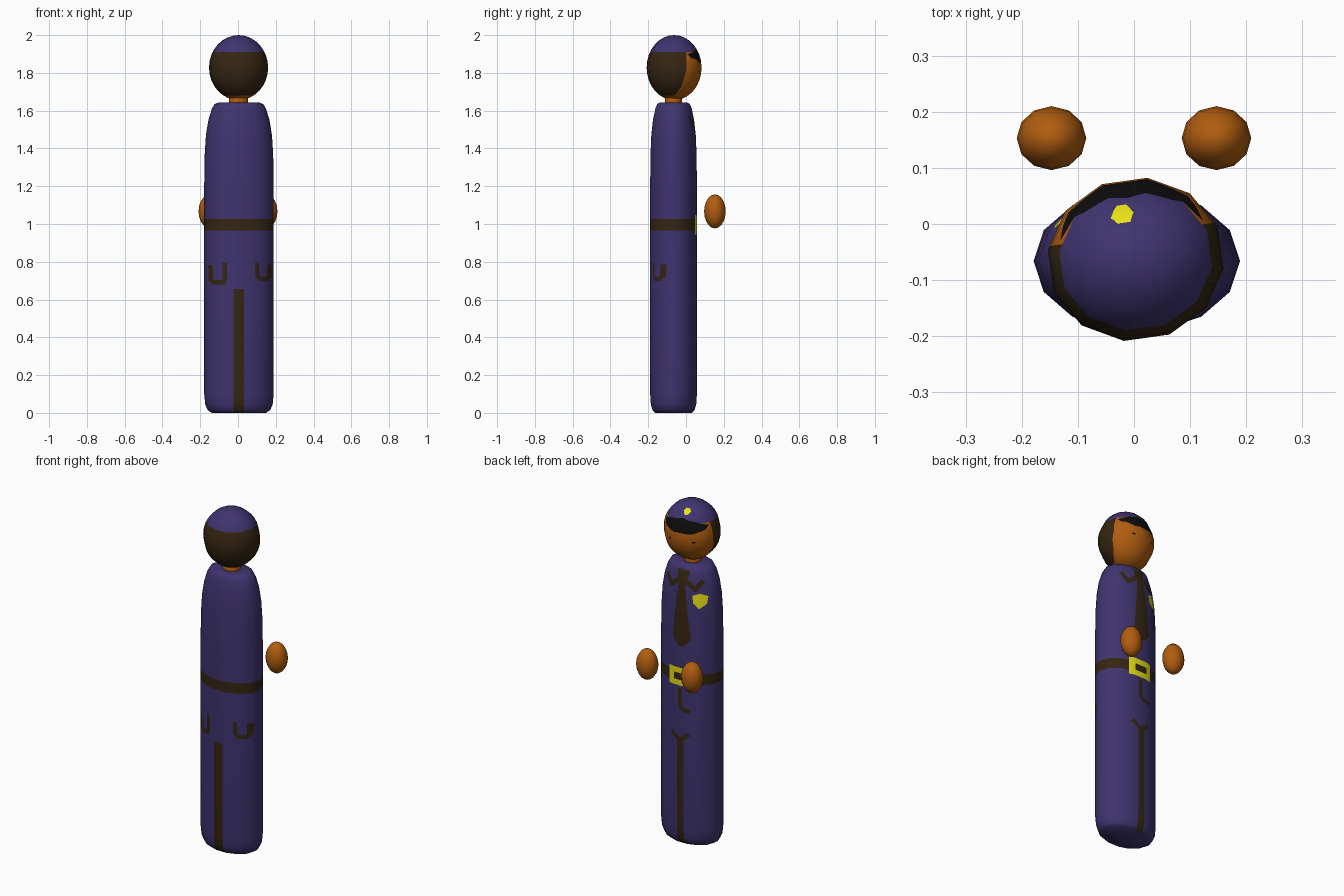
import bpy, bmesh, math
from mathutils import Vector, Matrix

if "Cube" in bpy.data.objects:
    bpy.data.objects.remove(bpy.data.objects["Cube"])

NAMES = ["skin", "uniform_blue", "dark_brown", "yellow", "black"]
COLORS = [(.44, .11, .005), (.050, .034, .160), (.036, .019, .006), (.80, .74, .008), (.004, .004, .004)]
SKIN, BLUE, BROWN, YELLOW, BLACK = range(5)
MATS = []
for n, c in zip(NAMES, COLORS):
    m = bpy.data.materials.new(n)
    m.diffuse_color = (*c, 1)
    m.use_nodes = True
    m.node_tree.nodes["Principled BSDF"].inputs["Base Color"].default_value = m.diffuse_color
    MATS.append(m)


def start():
    return bmesh.new()


def store_normals(bm):
    # keep the smooth normals so that painted cuts do not disturb the shading
    bmesh.ops.recalc_face_normals(bm, faces=bm.faces)
    bm.normal_update()
    lay = bm.verts.layers.float_vector.new("smooth_normal")
    for v in bm.verts:
        v[lay] = v.normal


def finish(bm, name, loc=(0, 0, 0), yaw=0):
    lay = bm.verts.layers.float_vector["smooth_normal"]
    bm.verts.index_update()
    normals = [tuple(v[lay].normalized()) for v in bm.verts]
    bm.verts.layers.float_vector.remove(lay)
    for f in bm.faces:
        f.smooth = True
    me = bpy.data.meshes.new(name)
    bm.to_mesh(me)
    bm.free()
    for m in MATS:
        me.materials.append(m)
    me.normals_split_custom_set_from_vertices(normals)
    ob = bpy.data.objects.new(name, me)
    bpy.context.collection.objects.link(ob)
    ob.location = loc
    ob.rotation_euler.z = yaw
    return ob


def paint(bm, poly, mat, axis=0, side=0):
    """Cut a convex outline, projected along y (axis 0) or x (axis 1), into the faces on one side."""
    def lift(p):
        return Vector((p[0], 0, p[1])) if axis == 0 else Vector((0, p[0], p[1]))
    pts = [lift(p) for p in poly]
    mid = sum(pts, Vector()) / len(pts)
    view = Vector((0, 1, 0)) if axis == 0 else Vector((1, 0, 0))
    bm.normal_update()
    faces = [f for f in bm.faces if side == 0 or f.normal.y * side > .02]
    for a, b in zip(pts, pts[1:] + pts[:1]):
        if not faces:
            return
        no = (b - a).cross(view).normalized()
        if no.dot(mid - a) < 0:
            no = -no
        edges = list({e for f in faces for e in f.edges})
        verts = list({v for f in faces for v in f.verts})
        res = bmesh.ops.bisect_plane(bm, geom=faces + edges + verts, dist=1e-5, plane_co=a, plane_no=no)
        faces = [g for g in res["geom"] if isinstance(g, bmesh.types.BMFace)
                 and no.dot(g.calc_center_median() - a) > 0]
    for f in faces:
        f.material_index = mat


def rect(x0, x1, z0, z1):
    return [(x0, z0), (x1, z0), (x1, z1), (x0, z1)]


def strokes(bm, points, width, mat, side):
    """Painted line through the points."""
    for p, q in zip(points, points[1:]):
        p, q = Vector(p), Vector(q)
        d = (q - p).normalized() * width / 2
        n = Vector((-d.y, d.x))
        p, q = p - d * .6, q + d * .6
        paint(bm, [p + n, q + n, q - n, p - n], mat, 0, side)


def ellipsoid(radii, segs, rings, turn=0):
    bm = start()
    bmesh.ops.create_uvsphere(bm, u_segments=segs, v_segments=rings, radius=1)
    bm.transform(Matrix.Diagonal((*radii, 1)) @ Matrix.Rotation(turn, 4, 'Z'))
    store_normals(bm)
    return bm


def lathe(profile, rx, ry, segs, cx, cy, mat):
    bm = start()
    rows = []
    for k, z in profile:
        rows.append([bm.verts.new((cx + rx * k * math.cos(2 * math.pi * i / segs),
                                   cy + ry * k * math.sin(2 * math.pi * i / segs), z)) for i in range(segs)])
    for a, b in zip(rows, rows[1:]):
        for i in range(segs):
            j = (i + 1) % segs
            bm.faces.new((a[i], a[j], b[j], b[i]))
    bm.faces.new(rows[0][::-1])
    bm.faces.new(rows[-1])
    for f in bm.faces:
        f.material_index = mat
    store_normals(bm)
    return bm


# Body in uniform
body = lathe([(.78, 0), (.90, .015), (.97, .045), (1, .10), (1, .6), (1, 1.2), (.985, 1.37), (.95, 1.47),
              (.88, 1.55), (.78, 1.61), (.70, 1.635), (.60, 1.642)], .184, .127, 14, .005, -.066, BLUE)
# belt and buckle
paint(body, [(-1, .965), (1, .965), (1, 1.027), (-1, 1.027)], BROWN, 1)
paint(body, rect(-.075, .075, .942, 1.048), YELLOW, 0, 1)
paint(body, rect(-.038, .038, .975, 1.015), BROWN, 0, 1)
# tie and collar
paint(body, [(-.045, 1.62), (.035, 1.62), (.02, 1.555), (-.03, 1.555)], BROWN, 0, 1)
paint(body, [(-.025, 1.56), (.015, 1.56), (.047, 1.225), (-.065, 1.225)], BROWN, 0, 1)
paint(body, [(-.065, 1.226), (.047, 1.226), (.01, 1.178), (-.026, 1.178)], BROWN, 0, 1)
for s in (-1, 1):
    strokes(body, [(s * .02 - .005, 1.565), (s * .075 - .005, 1.52), (s * .105 - .005, 1.565)], .026, BROWN, 1)
# chest badge
paint(body, [(-.143, 1.485), (-.107, 1.5), (-.068, 1.485), (-.075, 1.44), (-.107, 1.412), (-.138, 1.44)], YELLOW, 0, 1)
# trouser fly and leg lines
strokes(body, [(0, .92), (0, .825), (-.02, .805), (-.055, .80)], .024, BROWN, 1)
paint(body, rect(-.025, .018, -.1, .63), BROWN, 0, 1)
for s in (-1, 1):
    strokes(body, [(0, .62), (s * .05, .658)], .024, BROWN, 1)
paint(body, rect(-.025, .032, -.1, .655), BROWN, 0, -1)
# rear pockets
strokes(body, [(-.146, .775), (-.143, .705), (-.13, .692), (-.075, .692), (-.069, .71), (-.069, .79)], .024, BROWN, -1)
strokes(body, [(.100, .79), (.103, .725), (.118, .708), (.15, .708), (.165, .725), (.166, .78)], .022, BROWN, -1)
finish(body, "body")

# Neck
finish(lathe([(1, 1.61), (1, 1.69)], .05, .045, 12, .003, -.066, SKIN), "neck")

# Head with cap, hair, visor and eyes (local coordinates, turned slightly)
head = ellipsoid((.158, .146, .172), 12, 16, math.radians(15))
for f in head.faces:
    f.material_index = SKIN
paint(head, [(-1, .083), (1, .083), (1, 1), (-1, 1)], BLUE, 1)
paint(head, [(-.4, -.148), (-.012, -.148), (.022, -.1), (.045, -.01), (.045, .083), (-.4, .083)], BROWN, 1)
paint(head, [(-.128, .07), (-.08, .09), (0, .106), (.08, .09), (.128, .07),
             (.12, .05), (.065, .028), (-.065, .028), (-.12, .05)], BLACK, 0, 1)
paint(head, [(-.034, .138), (-.022, .15), (0, .15), (.008, .138), (-.003, .122), (-.02, .122)], YELLOW, 0, 1)
for s in (-1, 1):
    paint(head, rect(s * .072 - .008, s * .072 + .008, -.026, -.017), BLACK, 0, 1)
finish(head, "head", (.003, -.063, 1.828), math.radians(8))

# Hands
for s, side in ((-1, "left"), (1, "right")):
    finish(ellipsoid((.062, .057, .09), 12, 10), side + "_hand", (s * .147, .153, 1.067))
